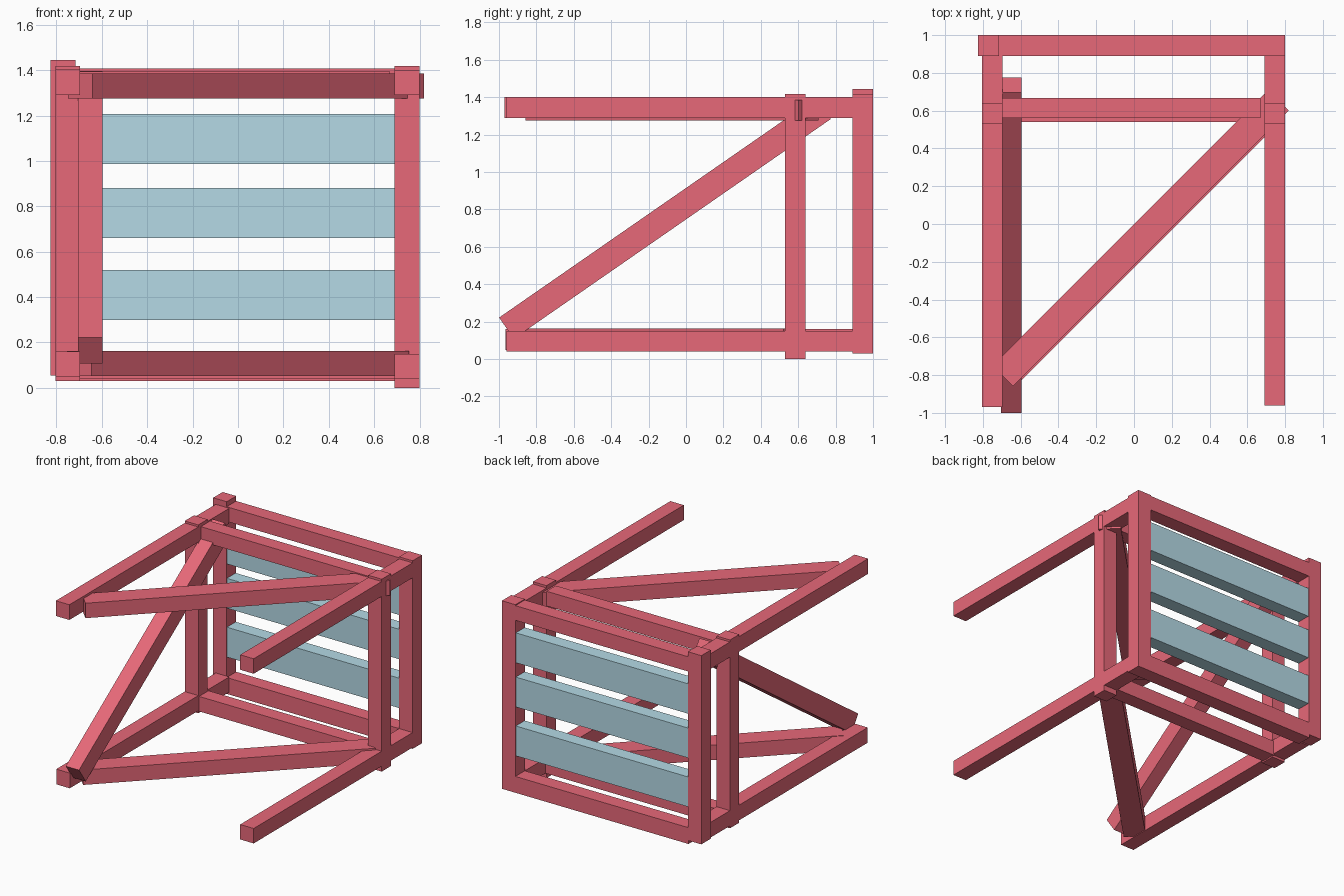
import bpy, bmesh
from mathutils import Vector, Matrix

if "Cube" in bpy.data.objects:
    bpy.data.objects.remove(bpy.data.objects["Cube"])


def material(name, rgb):
    m = bpy.data.materials.new(name)
    m.diffuse_color = (*rgb, 1)
    m.use_nodes = True
    m.node_tree.nodes["Principled BSDF"].inputs["Base Color"].default_value = m.diffuse_color
    return m


RED = material("red_paint", (0.80, 0.14, 0.19))
BLUE = material("blue_paint", (0.46, 0.70, 0.79))


def make(name, matrix, mat):
    bm = bmesh.new()
    bmesh.ops.create_cube(bm, size=1, matrix=matrix)
    me = bpy.data.meshes.new(name)
    bm.to_mesh(me)
    bm.free()
    me.materials.append(mat)
    ob = bpy.data.objects.new(name, me)
    bpy.context.collection.objects.link(ob)


def box(name, x, y, z, mat=RED):
    lo, hi = Vector((x[0], y[0], z[0])), Vector((x[1], y[1], z[1]))
    make(name, Matrix.Translation((lo + hi) / 2) @ Matrix.Diagonal((*(hi - lo), 1)), mat)


def beam(name, a, b, side, side_size, other_size, mat=RED):
    # square-ended beam from a to b; side is a direction across the beam
    a, b, s = Vector(a), Vector(b), Vector(side)
    d = (b - a).normalized()
    t = d.cross(s)
    rot = Matrix((d, s, t)).transposed().to_4x4()
    size = Matrix.Diagonal(((b - a).length, side_size, other_size, 1))
    make(name, Matrix.Translation((a + b) / 2) @ rot @ size, mat)


LEFT, RIGHT = (-0.805, -0.695), (0.69, 0.80)
BACK, INNER = (0.89, 1.0), (0.53, 0.638)

# upright posts
box("back_post_left", (-0.825, -0.715), BACK, (0.055, 1.445))
box("back_post_right", RIGHT, BACK, (0.03, 1.415))
box("inner_post_left", LEFT, INNER, (0.03, 1.417))
box("inner_post_right", RIGHT, INNER, (0.0, 1.417))

# long side rails
box("top_rail_left", LEFT, (-0.97, 0.89), (1.29, 1.402))
box("top_rail_right", RIGHT, (-0.96, 0.89), (1.29, 1.40))
box("bottom_rail_left", LEFT, (-0.965, 0.89), (0.048, 0.16))
box("bottom_rail_right", RIGHT, (-0.96, 0.89), (0.04, 0.15))

# cross rails
box("back_rail_top", (-0.72, 0.69), BACK, (1.30, 1.408))
box("back_rail_bottom", (-0.72, 0.69), BACK, (0.03, 0.15))
box("inner_rail_top", (-0.70, 0.67), (0.56, 0.668), (1.285, 1.393))
box("inner_rail_bottom", (-0.70, 0.70), (0.54, 0.65), (0.04, 0.15))

# diagonal braces: top, bottom and left side
beam("top_brace", (-0.695, -0.805, 1.33), (0.765, 0.655, 1.33), (0, 0, 1), 0.11, 0.152)
beam("bottom_brace", (-0.70, -0.825, 0.108), (0.70, 0.575, 0.108), (0, 0, 1), 0.11, 0.152)
beam("side_brace", (-0.65, -0.96, 0.165), (-0.65, 0.735, 1.34), (1, 0, 0), 0.108, 0.138)

# back slats
for i, z in enumerate((0.30, 0.66, 0.986)):
    box(f"back_slat_{i + 1}", (-0.715, 0.69), (0.892, 0.995), (z, z + 0.22), BLUE)
